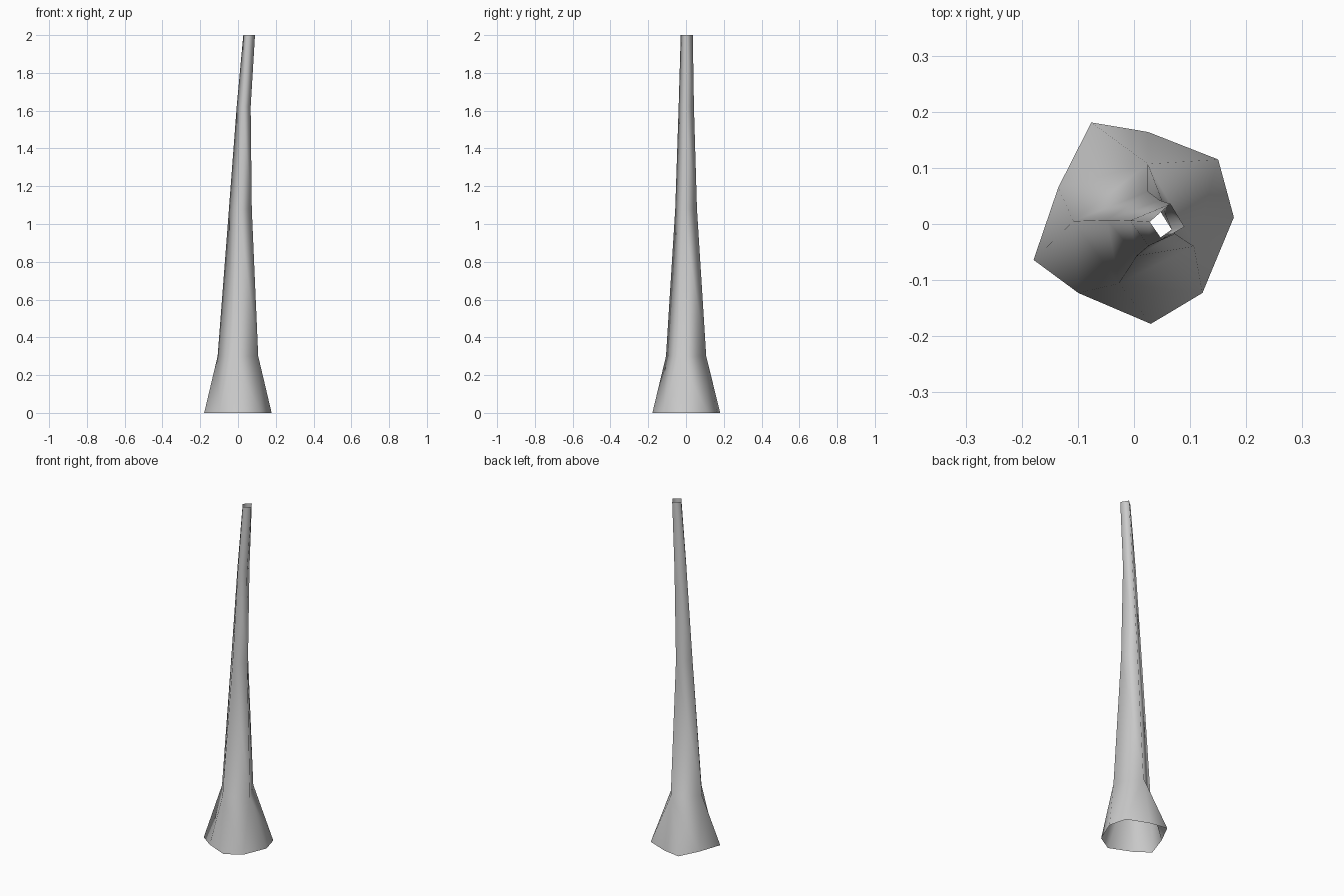
import bpy, bmesh

if "Cube" in bpy.data.objects:
    bpy.data.objects.remove(bpy.data.objects["Cube"])

# Flared foot: base points grouped by the trunk corner they fan out from
foot = [
    [(-0.179, -0.064), (-0.135, 0.065)],
    [(-0.076, 0.181), (0.025, 0.164), (0.150, 0.115)],
    [(0.178, 0.012), (0.122, -0.123)],
    [(0.030, -0.178), (-0.099, -0.123)],
]
# Four-sided trunk sections, bottom to top: height and corners
sections = [
    (0.30, [(-0.108, 0.005), (0.025, 0.107), (0.107, -0.040), (-0.027, -0.106)]),
    (1.08, [(-0.048, 0.007), (0.025, 0.058), (0.073, -0.018), (0.005, -0.057)]),
    (1.62, [(-0.007, 0.006), (0.046, 0.042), (0.067, -0.010), (0.026, -0.039)]),
    (2.00, [(0.028, 0.004), (0.065, 0.036), (0.090, -0.005), (0.050, -0.028)]),
]

bm = bmesh.new()
base = [[bm.verts.new((x, y, 0)) for x, y in group] for group in foot]
rings = [[bm.verts.new((x, y, z)) for x, y in pts] for z, pts in sections]

# Root flare: a fan at each corner, a quad between corners
for i in range(4):
    j = (i + 1) % 4
    for a, b in zip(base[i], base[i][1:]):
        bm.faces.new((a, b, rings[0][i]))
    bm.faces.new((base[i][-1], base[j][0], rings[0][j], rings[0][i]))

# Tapering, leaning stem, open at both ends
for low, high in zip(rings, rings[1:]):
    for i in range(4):
        j = (i + 1) % 4
        bm.faces.new((low[i], low[j], high[j], high[i]))

# Points run clockwise, so flip the faces outward
bmesh.ops.reverse_faces(bm, faces=bm.faces[:])
for f in bm.faces:
    f.smooth = True

mesh = bpy.data.meshes.new("trunk")
bm.to_mesh(mesh)
bm.free()
trunk = bpy.data.objects.new("trunk", mesh)
bpy.context.collection.objects.link(trunk)
